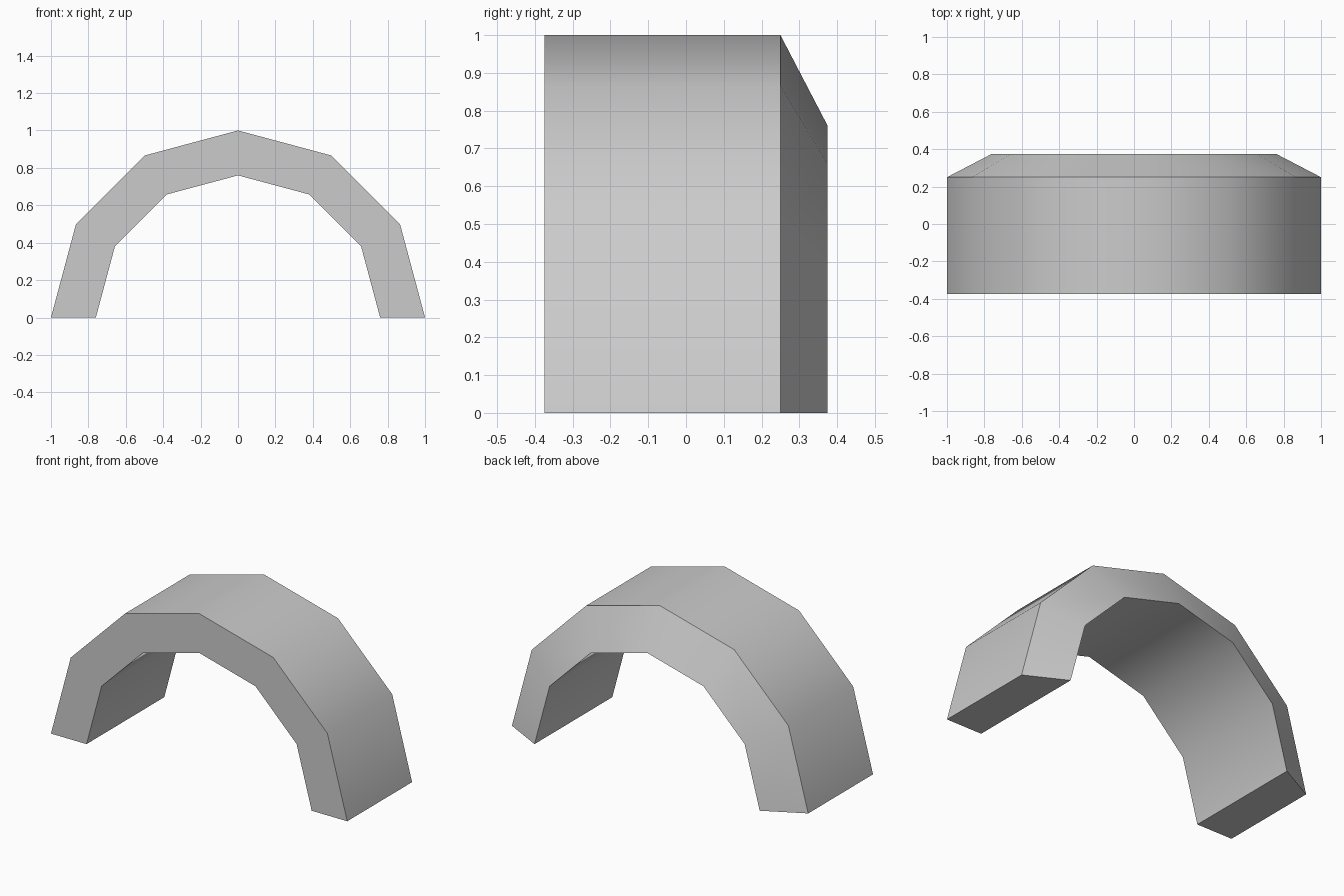
import bpy, bmesh
from math import pi, sin, cos, radians

cube = bpy.data.objects.get("Cube")
if cube:
    bpy.data.objects.remove(cube, do_unlink=True)

OUTER, INNER = 1.0, 0.76
FRONT, BACK, BEVEL = -0.375, 0.375, 0.25
SEGMENTS = 6

# Plain grey material
grey = bpy.data.materials.new("plain grey")
grey.use_nodes = True
colour = (0.6, 0.6, 0.6, 1)
grey.diffuse_color = colour
grey.node_tree.nodes["Principled BSDF"].inputs["Base Color"].default_value = colour

# Cross-section (radius, y), with the back face sloping in to the inner edge
section = [(OUTER, FRONT), (OUTER, BEVEL), (INNER, BACK), (INNER, FRONT)]

# Sweep the section round a half circle
bm = bmesh.new()
rings = []
for i in range(SEGMENTS + 1):
    a = pi * i / SEGMENTS
    rings.append([bm.verts.new((r * cos(a), y, r * sin(a))) for r, y in section])
for a, b in zip(rings, rings[1:]):
    for j in range(len(section)):
        k = (j + 1) % len(section)
        bm.faces.new((a[j], a[k], b[k], b[j]))

# Flat feet
bm.faces.new(rings[0])
bm.faces.new(rings[-1])
bmesh.ops.recalc_face_normals(bm, faces=bm.faces)

mesh = bpy.data.meshes.new("arch")
bm.to_mesh(mesh)
bm.free()
mesh.materials.append(grey)
arch = bpy.data.objects.new("arch", mesh)
bpy.context.collection.objects.link(arch)

# Smooth round the curve, sharp at the rims and feet
bpy.ops.object.select_all(action="DESELECT")
arch.select_set(True)
bpy.context.view_layer.objects.active = arch
bpy.ops.object.shade_smooth_by_angle(angle=radians(40))
